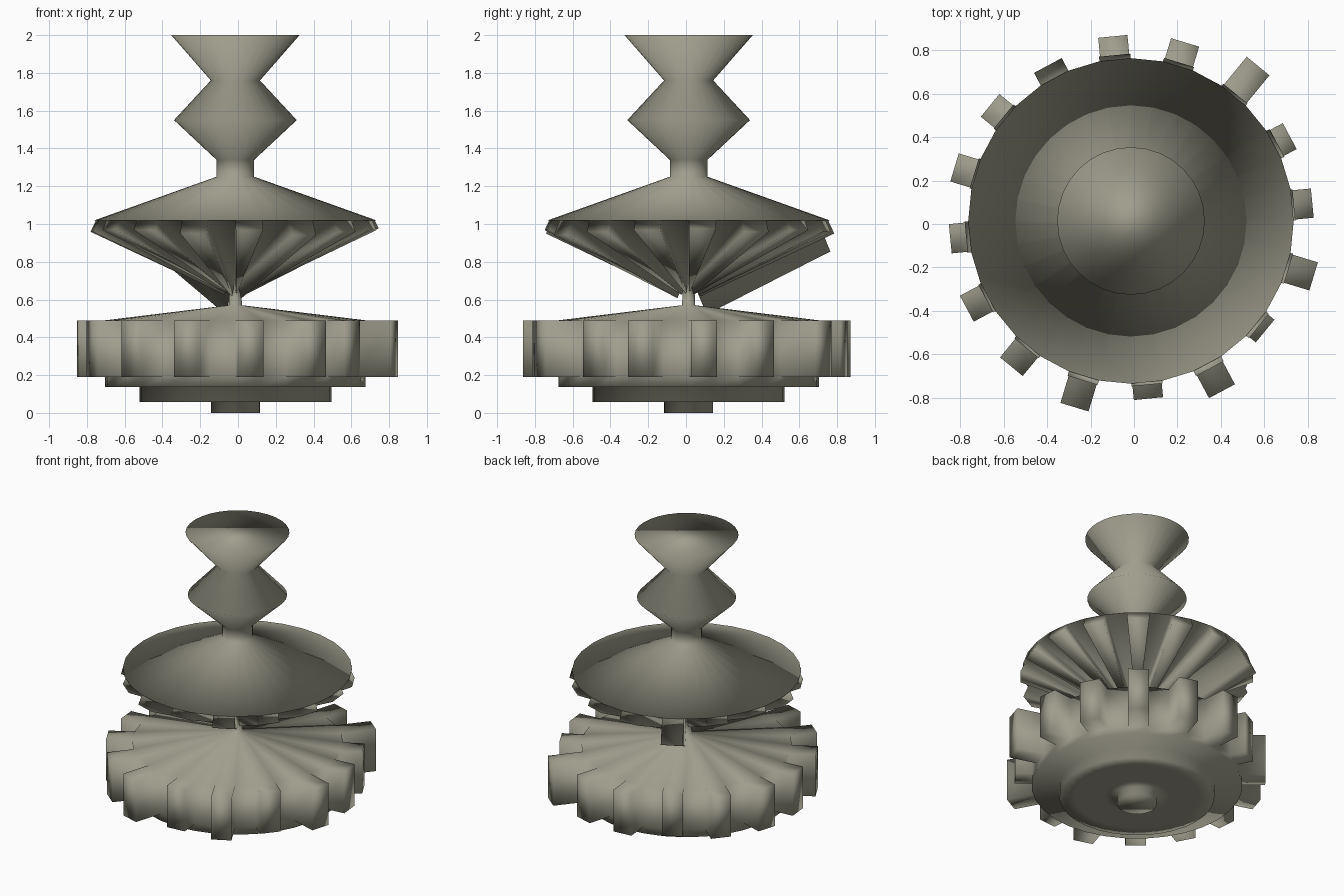
import bpy, bmesh, math

if "Cube" in bpy.data.objects:
    bpy.data.objects.remove(bpy.data.objects["Cube"])

SIDES = 32
CENTRE = (-0.014, 0.014)

paint = bpy.data.materials.new("olive_grey")
paint.diffuse_color = (0.35, 0.34, 0.265, 1)
paint.use_nodes = True
paint.node_tree.nodes["Principled BSDF"].inputs["Base Color"].default_value = paint.diffuse_color


def lathe(name, profile, cap_bottom=False, cap_top=False, ribs=None):
    """Turn a (radius, z) profile; ribs = (band index, depth list) pulls every other face out."""
    bm = bmesh.new()
    rings = []
    for r, z in profile:
        rings.append([bm.verts.new((CENTRE[0] + r * math.cos(math.tau * i / SIDES),
                                    CENTRE[1] + r * math.sin(math.tau * i / SIDES), z))
                      for i in range(SIDES)])
    bands = []
    for low, high in zip(rings, rings[1:]):
        bands.append([bm.faces.new((low[i], low[(i + 1) % SIDES], high[(i + 1) % SIDES], high[i]))
                      for i in range(SIDES)])
    if cap_bottom:
        bm.faces.new(rings[0][::-1])
    if cap_top:
        bm.faces.new(rings[-1])
    bm.normal_update()
    if ribs:
        band, depths = ribs
        for face, depth in zip(bands[band][::2], depths):
            push = face.normal * depth
            out = bmesh.ops.extrude_discrete_faces(bm, faces=[face])["faces"][0]
            bmesh.ops.translate(bm, verts=out.verts[:], vec=push)
    bm.normal_update()
    for f in bm.faces:
        f.smooth = True
    mesh = bpy.data.meshes.new(name)
    bm.to_mesh(mesh)
    bm.free()
    mesh.materials.append(paint)
    obj = bpy.data.objects.new(name, mesh)
    bpy.context.collection.objects.link(obj)
    return obj


# toothed wheel with stepped foot; uneven tooth lengths, counter-clockwise from +x
tooth_reach = [0.84, 0.83, 0.924, 0.86, 0.855, 0.79, 0.84, 0.85,
               0.837, 0.858, 0.869, 0.897, 0.823, 0.89, 0.80, 0.88]
lathe("toothed_wheel",
      [(0.13, 0), (0.13, 0.058), (0.21, 0.058), (0.41, 0.058), (0.508, 0.058),
       (0.508, 0.138), (0.69, 0.138), (0.69, 0.19), (0.69, 0.49), (0.035, 0.57), (0.032, 0.63)],
      cap_bottom=True, ribs=(7, [r - 0.687 for r in tooth_reach]))

# dish with a thin lip and ribs on its underside; one rib hangs much deeper
rib_depth = [0.05, 0.07, 0.06, 0.07, 0.08, 0.185, 0.06, 0.05,
             0.07, 0.06, 0.06, 0.08, 0.06, 0.09, 0.07, 0.06]
lathe("ribbed_dish",
      [(0.032, 0.63), (0.03, 0.69), (0.737, 1.022), (0.75, 1.018), (0.1, 1.25), (0.1, 1.3)],
      ribs=(1, rib_depth))

# double-flared handle
lathe("handle",
      [(0.1, 1.3), (0.1, 1.34), (0.325, 1.55), (0.13, 1.76), (0.34, 2.0)],
      cap_top=True)
